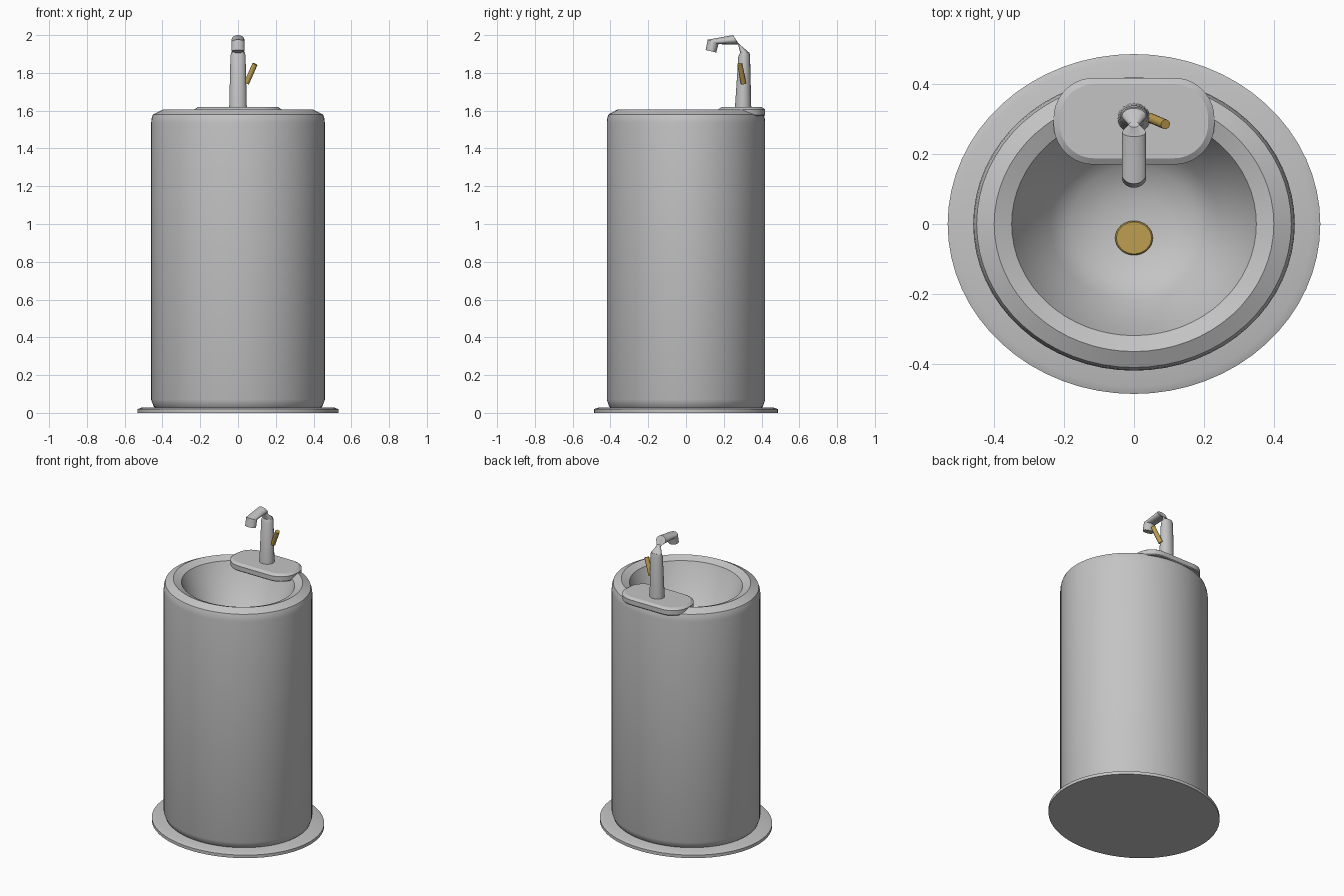
import bpy, bmesh
from math import sin, cos, pi
from mathutils import Vector

cube = bpy.data.objects.get("Cube")
if cube:
    bpy.data.objects.remove(cube)


def material(name, colour):
    m = bpy.data.materials.new(name)
    m.use_nodes = True
    m.diffuse_color = (*colour, 1)
    m.node_tree.nodes["Principled BSDF"].inputs["Base Color"].default_value = (*colour, 1)
    return m


GREY = material("brushed grey", (0.55, 0.55, 0.55))
BRASS = material("brass", (0.51, 0.34, 0.08))


def loft(name, rings, mat, cap_start=True, cap_end=True):
    """Skin a list of equal-length point rings into one smooth object."""
    bm = bmesh.new()
    loops = [[bm.verts.new(p) for p in ring] for ring in rings]
    n = len(loops[0])
    for a, b in zip(loops, loops[1:]):
        for i in range(n):
            j = (i + 1) % n
            bm.faces.new((a[i], a[j], b[j], b[i]))
    if cap_start:
        bm.faces.new(loops[0])
    if cap_end:
        bm.faces.new(loops[-1])
    bmesh.ops.recalc_face_normals(bm, faces=bm.faces)
    mesh = bpy.data.meshes.new(name)
    bm.to_mesh(mesh)
    bm.free()
    mesh.materials.append(mat)
    ob = bpy.data.objects.new(name, mesh)
    bpy.context.collection.objects.link(ob)
    bpy.ops.object.select_all(action='DESELECT')
    ob.select_set(True)
    bpy.context.view_layer.objects.active = ob
    bpy.ops.object.shade_smooth_by_angle()
    return ob


def ellipse(centre, u, v, n):
    c, u, v = Vector(centre), Vector(u), Vector(v)
    return [c + u * cos(2 * pi * i / n) + v * sin(2 * pi * i / n) for i in range(n)]


def turned(name, profile, mat, squash=0.912, centre=(0, 0), n=64):
    """Oval lathe from (radius, height) pairs."""
    rings = [ellipse((*centre, z), (r, 0, 0), (0, r * squash, 0), n) for r, z in profile]
    return loft(name, rings, mat)


# Floor plate
turned("base_plate", [(0.533, 0), (0.533, 0.02), (0.51, 0.028), (0.3, 0.028)], GREY)

# Pedestal shell running over the rim into the bowl
turned("pedestal_and_bowl", [
    (0.43, 0.02), (0.447, 0.035), (0.46, 0.07), (0.46, 1.535), (0.457, 1.56),
    (0.45, 1.58), (0.40, 1.605), (0.35, 1.585), (0.24, 1.34),
    (0.18, 1.295), (0.1, 1.265), (0.03, 1.26)], GREY)

# Drain in the bowl
turned("drain", [(0.054, 1.25), (0.054, 1.275), (0.05, 1.279)], BRASS, centre=(0, -0.04), n=32)


# Rounded faucet deck overlapping the back of the rim
def deck_ring(inset, z, radius=0.115, steps=10):
    points = []
    for k, (sx, sy) in enumerate([(1, 1), (-1, 1), (-1, -1), (1, -1)]):
        for s in range(steps + 1):
            a = (k + s / steps) * pi / 2
            points.append(Vector((sx * (0.23 - radius) + (radius - inset) * cos(a),
                                  0.294 + sy * (0.124 - radius) + (radius - inset) * sin(a), z)))
    return points


loft("faucet_deck", [deck_ring(0.004, 1.572), deck_ring(0, 1.577), deck_ring(0, 1.607),
                     deck_ring(0.018, 1.619)], GREY)

# Tapered faucet column
loft("faucet_column", [
    ellipse((0, 0.302, 1.6), (0.047, 0, 0), (0, 0.044, 0), 32),
    ellipse((0, 0.308, 1.89), (0.040, 0, 0), (0, 0.031, 0.004), 32),
    ellipse((0, 0.310, 1.908), (0.036, 0, 0), (0, 0.024, 0.003), 32)], GREY)


# Spout: pinched neck, flattened arm and downturned nozzle
def spout_ring(half_width, back, front):
    b, f = Vector((0, *back)), Vector((0, *front))
    return ellipse((b + f) / 2, (half_width, 0, 0), (b - f) / 2, 24)


loft("spout", [
    spout_ring(0.036, (0.334, 1.908), (0.288, 1.90)),
    spout_ring(0.014, (0.294, 1.942), (0.276, 1.952)),
    spout_ring(0.034, (0.275, 1.950), (0.250, 2.0)),
    spout_ring(0.035, (0.172, 1.952), (0.115, 1.976)),
    spout_ring(0.035, (0.160, 1.908), (0.104, 1.921))], GREY)

# Lever handle on the side of the column
low, high = Vector((0.045, 0.304, 1.745)), Vector((0.090, 0.285, 1.847))
axis = (high - low).normalized()
u = axis.cross(Vector((0, 1, 0))).normalized() * 0.014
v = axis.cross(u)
loft("lever_handle", [ellipse(low, u, v, 16), ellipse(high, u, v, 16)], BRASS)
